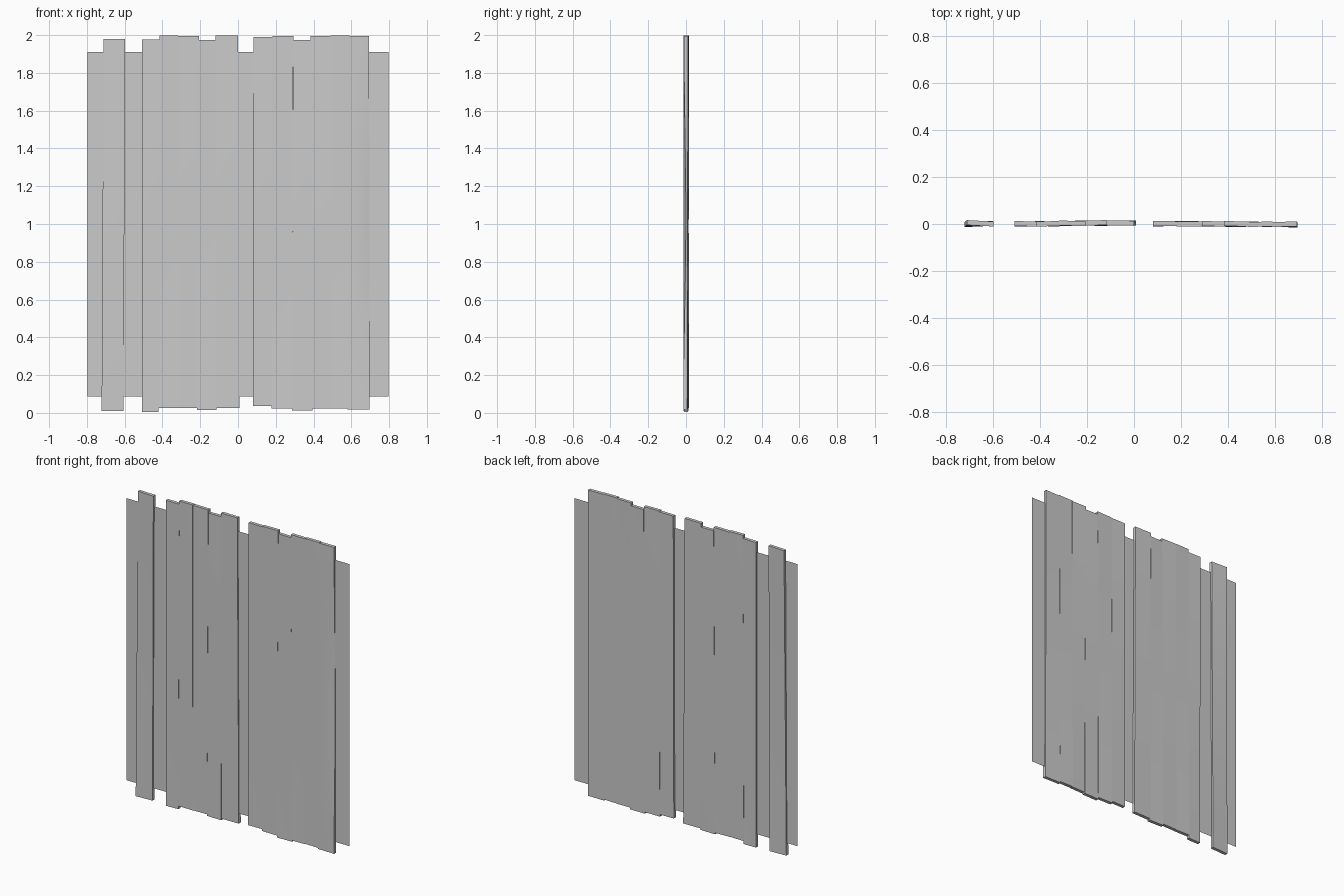
import bpy, bmesh, math

if "Cube" in bpy.data.objects:
    bpy.data.objects.remove(bpy.data.objects["Cube"])

def finish(name, bm):
    bmesh.ops.recalc_face_normals(bm, faces=bm.faces)
    me = bpy.data.meshes.new(name)
    bm.to_mesh(me)
    bm.free()
    ob = bpy.data.objects.new(name, me)
    bpy.context.collection.objects.link(ob)
    return ob

# One weathered board: slightly tapered, tilted, twisted and bowed box
def plank(i, bottom, top, z0, z1, yb, yt, twist=0.0, bow=0.0, worn=0.0, thick=0.021):
    bm = bmesh.new()
    rings = []
    n = 8
    for k in range(n + 1):
        t = k / n
        arch = math.sin(math.pi * t)
        xa = bottom[0] + (top[0] - bottom[0]) * t
        xb = bottom[1] + (top[1] - bottom[1]) * t
        y = yb + (yt - yb) * t + bow * arch
        tw = twist * (1 - 2 * t)
        z = z0 + (z1 - z0) * t
        xm = xa + (xb - xa) * 0.5
        h = thick / 2
        pts = [(xa, y - h - tw), (xm, y - h),
               (xb, y - h + tw + worn * arch ** 2),
               (xb, y + h + tw), (xm, y + h), (xa, y + h - tw)]
        rings.append([bm.verts.new((px, py, z)) for px, py in pts])
    for a, b in zip(rings, rings[1:]):
        for j in range(6):
            m = (j + 1) % 6
            bm.faces.new((a[j], a[m], b[m], b[j]))
    bm.faces.new(rings[0])
    bm.faces.new(rings[-1])
    ob = finish(f"plank_{i:02d}", bm)
    bpy.ops.object.select_all(action='DESELECT')
    ob.select_set(True)
    bpy.context.view_layer.objects.active = ob
    bpy.ops.object.shade_smooth_by_angle(angle=math.radians(35))

# Thin backing sheet running through the middle of the boards
bm = bmesh.new()
bm.faces.new([bm.verts.new((x, 0, z)) for x, z in
              ((-.797, .088), (.797, .088), (.797, 1.91), (-.797, 1.91))])
finish("backing_sheet", bm)

# bottom x span, top x span, z range, centre y at bottom and top, twist, bow, wear
boards = [
    ((-.722, -.606), (-.712, -.598), .010, 1.98, .000, .003, .003),
    ((-.507, -.420), (-.509, -.412), .005, 1.977, .000, .001, .001),
    ((-.422, -.318), (-.415, -.318), .025, 1.998, .001, .001, -.001),
    ((-.320, -.217), (-.320, -.207), .025, 1.995, .003, .003, .001),
    ((-.218, -.114), (-.208, -.118), .015, 1.974, .003, .005, -.001),
    ((-.116, .009), (-.118, .000), .025, 1.998, .004, .004, .001),
    ((.080, .180), (.082, .185), .036, 1.990, .001, .002, .001),
    ((.178, .287), (.183, .293), .023, 1.995, .002, .000, -.001),
    ((.286, .394), (.294, .385), .012, 1.975, .000, .001, .001),
    ((.392, .487), (.384, .490), .022, 1.994, -.002, .001, .001),
    ((.486, .582), (.489, .590), .024, 1.998, -.001, -.001, -.001),
    ((.580, .697), (.588, .694), .017, 1.995, -.003, -.001, -.001, 0, .012),
]
for i, b in enumerate(boards, 1):
    plank(i, *b)
